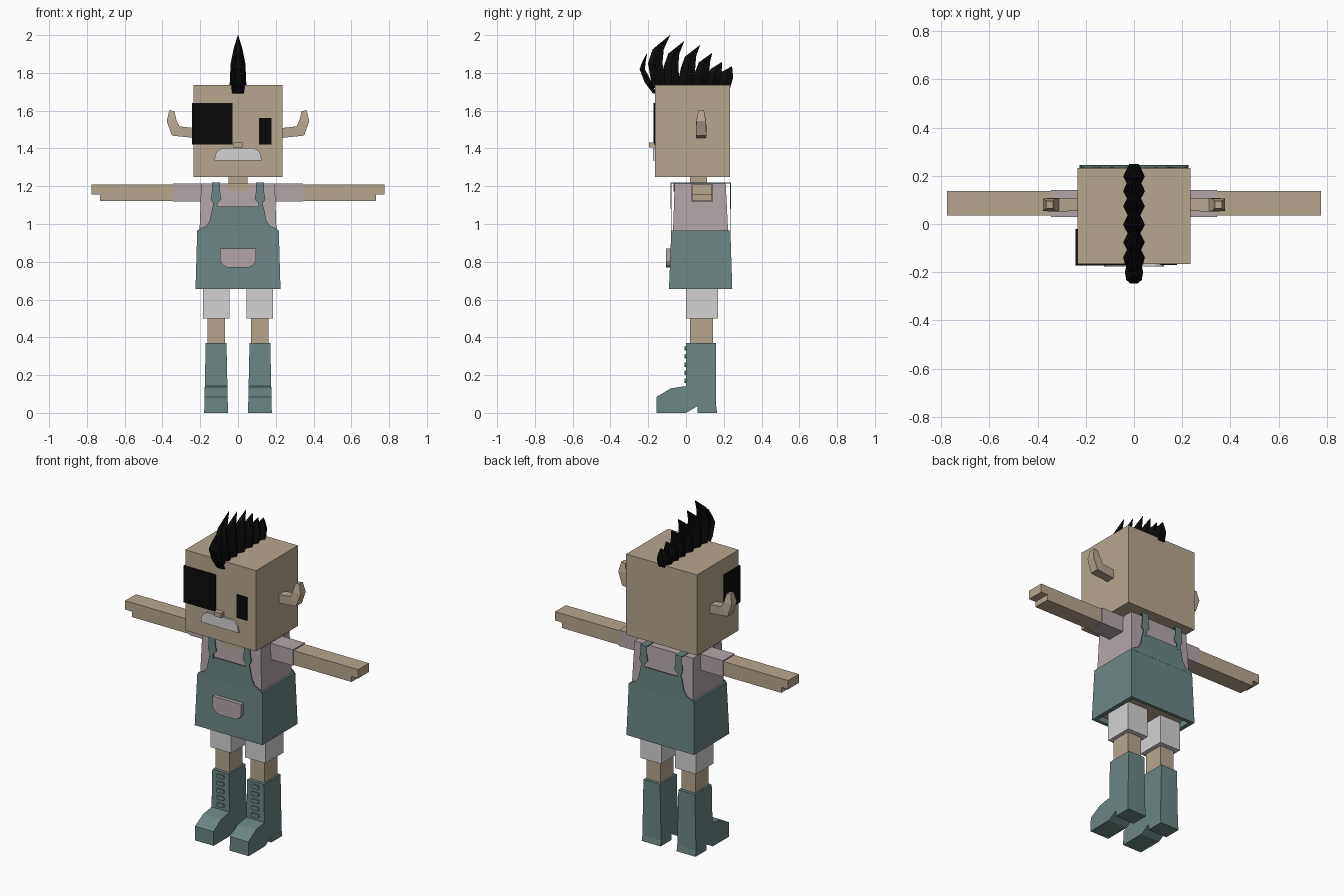
import bpy, bmesh, math

cube = bpy.data.objects.get("Cube")
if cube:
    bpy.data.objects.remove(cube, do_unlink=True)


def material(name, rgb):
    m = bpy.data.materials.new(name)
    m.use_nodes = True
    m.diffuse_color = (*rgb, 1)
    bsdf = next(n for n in m.node_tree.nodes if n.type == 'BSDF_PRINCIPLED')
    bsdf.inputs["Base Color"].default_value = (*rgb, 1)
    return m


SKIN = material("tan skin", (0.47, 0.385, 0.28))
TEAL = material("dull teal", (0.15, 0.235, 0.23))
SHIRT = material("dusty pink", (0.45, 0.38, 0.395))
WHITE = material("pale grey", (0.65, 0.65, 0.65))
BLACK = material("black", (0.003, 0.003, 0.003))


def loft(name, rings, mat):
    """Flat-faced skin through rings of equal point count, capped at both ends."""
    bm = bmesh.new()
    loops = [[bm.verts.new(p) for p in ring] for ring in rings]
    n = len(loops[0])
    for a, b in zip(loops, loops[1:]):
        for i in range(n):
            j = (i + 1) % n
            bm.faces.new((a[i], a[j], b[j], b[i]))
    bm.faces.new(loops[0])
    bm.faces.new(loops[-1])
    bmesh.ops.recalc_face_normals(bm, faces=bm.faces)
    mesh = bpy.data.meshes.new(name)
    bm.to_mesh(mesh)
    bm.free()
    mesh.materials.append(mat)
    ob = bpy.data.objects.new(name, mesh)
    bpy.context.collection.objects.link(ob)
    return ob


def rect(x0, x1, y0, y1, z):
    return [(x0, y0, z), (x1, y0, z), (x1, y1, z), (x0, y1, z)]


def box(name, x0, x1, y0, y1, z0, z1, mat):
    return loft(name, [rect(x0, x1, y0, y1, z0), rect(x0, x1, y0, y1, z1)], mat)


def plate(name, outline, y0, y1, mat):
    """Outline in x, z pushed along y."""
    return loft(name, [[(x, y, z) for x, z in outline] for y in (y0, y1)], mat)


def mirrored(half):
    """Full symmetric outline from its +x half."""
    return half + [(-x, z) for x, z in reversed(half)]


# Head and face
box("head", -.235, .235, -.165, .232, 1.25, 1.735, SKIN)
box("neck", -.05, .05, .02, .11, 1.19, 1.26, SKIN)
box("eye_patch_front", -.243, -.03, -.172, -.164, 1.42, 1.64, BLACK)
box("eye_patch_side", -.243, -.234, -.172, -.02, 1.42, 1.64, BLACK)
box("left_eye", .11, .178, -.17, -.164, 1.42, 1.56, BLACK)
box("nose", -.024, .024, -.195, -.16, 1.405, 1.432, SKIN)
plate("moustache", mirrored([(.125, 1.335), (.12, 1.37), (.105, 1.39), (.085, 1.402)]),
      -.176, -.16, WHITE)

# Mohawk: one spike curling forward, then a row swept back
SPIKE_TIPS = [(-.135, -.085, 2.0), (-.075, -.01, 1.968), (-.005, .074, 1.947),
              (.07, .138, 1.905), (.13, .19, 1.857), (.19, .243, 1.835)]


def spike(name, stations):
    rings = []
    for y, z, hx, hy in stations:
        rings.append([(hx * math.cos(a), y + hy * math.sin(a), z)
                      for a in (math.tau * k / 6 for k in range(6))])
    loft(name, rings, BLACK)


spike("front_hair_spike", [(-.165, 1.69, .03, .01), (-.2, 1.75, .038, .022),
                           (-.232, 1.82, .032, .016), (-.222, 1.86, .02, .01),
                           (-.206, 1.905, .002, .001)])
for i, (base, ty, tz) in enumerate(SPIKE_TIPS):
    k = (tz - 1.72) / .28
    spike(f"hair_spike_{i + 1}",
          [(base, 1.72, .045, .05), (ty - .078 * k, tz - .15 * k, .039, .044),
           (ty - .062 * k, tz - .075 * k, .024, .034), (ty, tz, .001, .001)])

# Torso: shirt, collar opening, dress with hollow hem
loft("shirt", [rect(-.205, .205, -.07, .225, .92),
               rect(-.195, .195, -.06, .21, 1.215)], SHIRT)
plate("collar_opening", mirrored([(.075, 1.215), (.06, 1.19), (.035, 1.172)]),
      -.067, -.055, SKIN)
loft("dress", [rect(-.2, .2, -.065, .22, .7), rect(-.2, .2, -.07, .225, .655),
               rect(-.225, .225, -.09, .245, .655),
               rect(-.216, .216, -.078, .235, .965)], TEAL)
box("hips", -.18, .18, -.05, .205, .672, .8, SKIN)
plate("pocket", mirrored([(.095, .87), (.095, .805), (.08, .782), (.055, .77)]),
      -.105, -.08, SHIRT)

BIB = mirrored([(.216, .96), (.205, .975), (.168, .99), (.15, 1.02), (.135, 1.092)])
STRAP = [(.108, 1.08), (.132, 1.08), (.132, 1.11), (.145, 1.13), (.138, 1.17),
         (.138, 1.22), (.095, 1.22), (.095, 1.17), (.088, 1.13), (.108, 1.11)]
for end, y in (("front", -.08), ("back", .232)):
    plate(f"{end}_bib", BIB, y, y + .004, TEAL)

# Paired parts
BOOT = [(0, .37), (.16, .37), (.16, .035), (.165, 0), (.06, 0), (.06, .035),
        (0, 0), (-.155, 0), (-.155, .085), (-.08, .13), (0, .142)]
EAR = [((.225, 1.455), (.225, 1.507), .026), ((.35, 1.468), (.31, 1.517), .028),
       ((.377, 1.544), (.326, 1.55), .025), ((.364, 1.602), (.336, 1.597), .015)]

for side, s in (("left", 1), ("right", -1)):
    def pbox(name, x0, x1, *rest):
        return box(f"{side}_{name}", s * x0, s * x1, *rest)

    # Straps over the shoulder
    outline = [(s * x, z) for x, z in STRAP]
    plate(f"{side}_front_strap", outline, -.081, -.076, TEAL)
    plate(f"{side}_back_strap", outline, .233, .237, TEAL)
    pbox("shoulder_strap", .095, .138, -.08, .235, 1.214, 1.219, TEAL)

    # Upturned ear
    loft(f"{side}_ear", [[(s * a[0], .08 - h, a[1]), (s * b[0], .08 - h, b[1]),
                          (s * b[0], .08 + h, b[1]), (s * a[0], .08 + h, a[1])]
                         for a, b, h in EAR], SKIN)

    # Arm with a notched hand
    pbox("sleeve", .18, .345, .03, .142, 1.118, 1.214, SHIRT)
    plate(f"{side}_arm", [(s * x, z) for x, z in
                          [(.33, 1.122), (.73, 1.122), (.73, 1.155),
                           (.775, 1.155), (.775, 1.208), (.33, 1.208)]],
          .035, .137, SKIN)

    # Leg
    pbox("shorts_leg", .045, .184, 0, .17, .5, .72, WHITE)
    pbox("leg", .07, .162, .02, .142, .36, .52, SKIN)

    # Boot, a little wider toward the sole
    def boot_x(z, edge):
        return s * (.116 + edge * (.055 + .008 * (1 - z / .37)))

    loft(f"{side}_boot", [[(boot_x(z, e), y, z) for y, z in BOOT] for e in (-1, 1)], TEAL)
    for i in range(5):
        z = .17 + i * .043
        lace = [(-.028, z), (-.02, z - .012), (.02, z - .012),
                (.028, z), (.02, z + .012), (-.02, z + .012)]
        plate(f"{side}_lace_{i + 1}", [(s * .115 + x, h) for x, h in lace],
              -.007, .002, TEAL)
